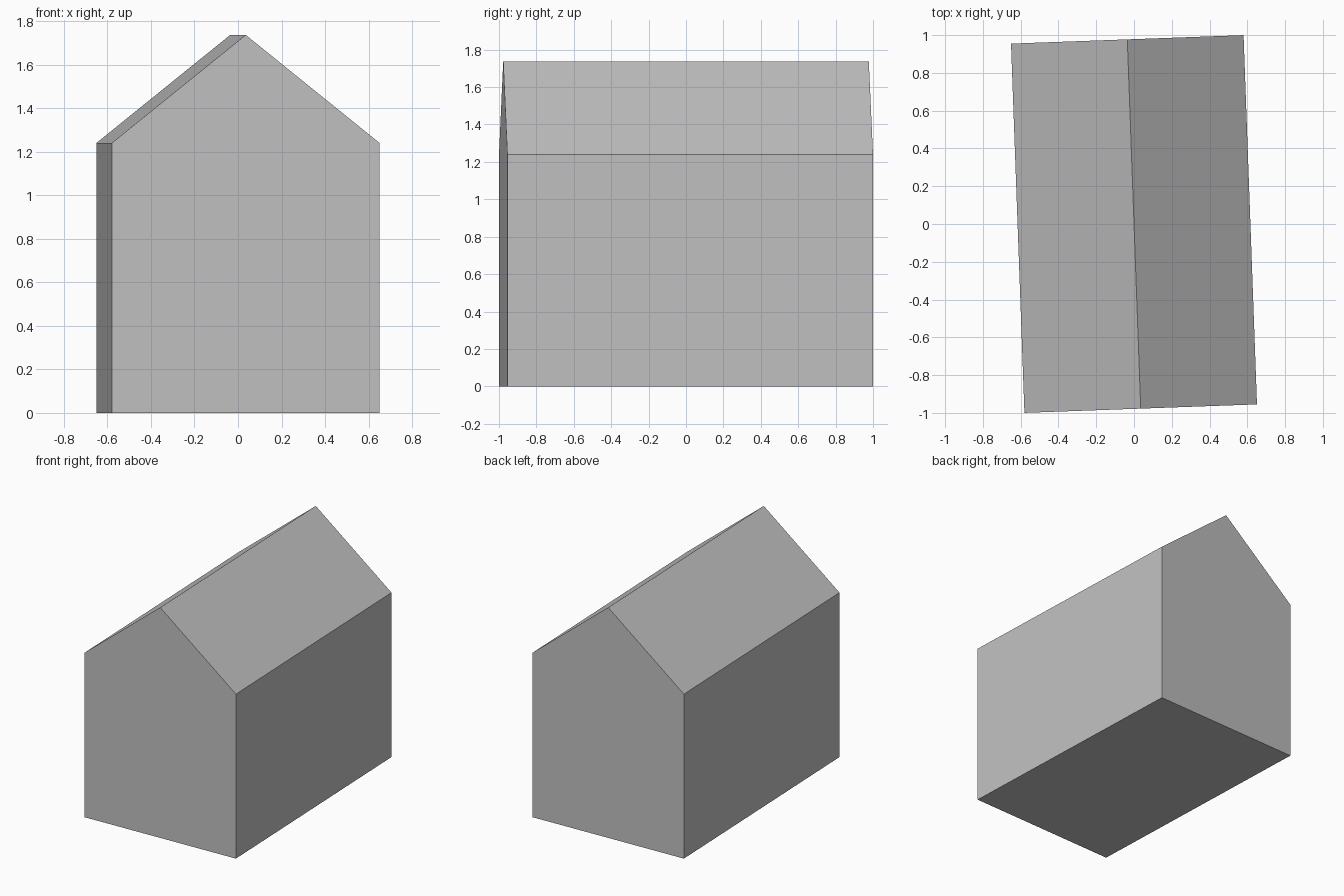
import bpy
import bmesh
from math import radians
from mathutils import Matrix, Vector

cube = bpy.data.objects.get("Cube")
if cube:
    bpy.data.objects.remove(cube, do_unlink=True)

# Plain grey for the whole building
grey = bpy.data.materials.new("plain_grey")
grey.use_nodes = True
colour = (0.53, 0.53, 0.53, 1)
grey.diffuse_color = colour
grey.node_tree.nodes["Principled BSDF"].inputs["Base Color"].default_value = colour

HALF_WIDTH, HALF_LENGTH = 0.616, 0.978
EAVE, RIDGE = 1.24, 1.737
TURN = radians(2.08)

# Gable profile, extruded from front to back
profile = [(-HALF_WIDTH, 0), (HALF_WIDTH, 0), (HALF_WIDTH, EAVE),
           (0, RIDGE), (-HALF_WIDTH, EAVE)]
bm = bmesh.new()
gable = bm.faces.new([bm.verts.new((x, -HALF_LENGTH, z)) for x, z in profile])
result = bmesh.ops.extrude_face_region(bm, geom=[gable], use_keep_orig=True)
back = [v for v in result["geom"] if isinstance(v, bmesh.types.BMVert)]
bmesh.ops.translate(bm, verts=back, vec=Vector((0, 2 * HALF_LENGTH, 0)))

# The building stands slightly turned
bmesh.ops.rotate(bm, verts=bm.verts, cent=(0, 0, 0), matrix=Matrix.Rotation(TURN, 3, "Z"))
bmesh.ops.recalc_face_normals(bm, faces=bm.faces)

mesh = bpy.data.meshes.new("gabled_building")
bm.to_mesh(mesh)
bm.free()
mesh.materials.append(grey)
building = bpy.data.objects.new("gabled_building", mesh)
bpy.context.collection.objects.link(building)
